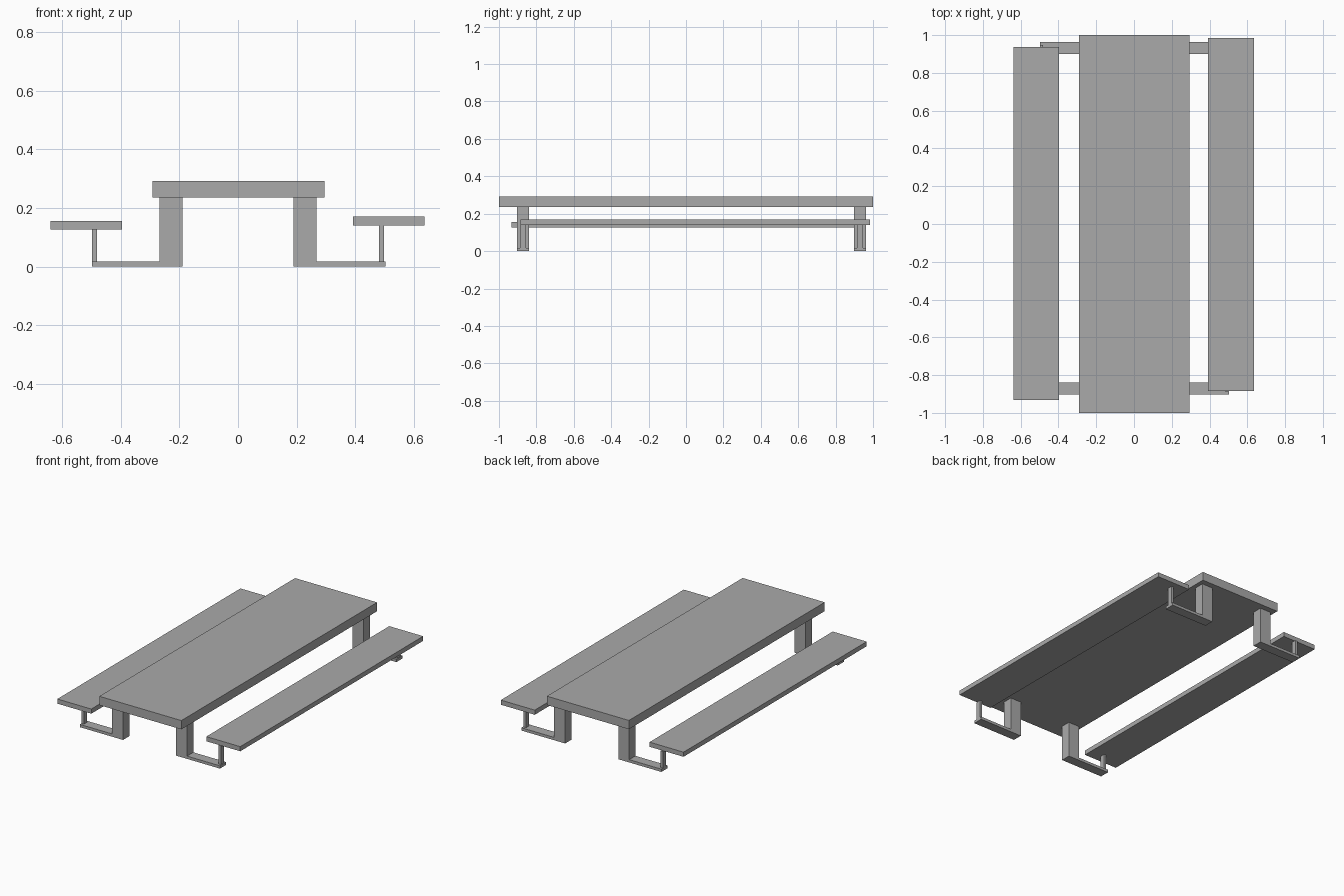
import bpy

# Remove the default cube
cube = bpy.data.objects.get("Cube")
if cube:
    bpy.data.objects.remove(cube, do_unlink=True)

# Single flat grey
grey = bpy.data.materials.new("plain_grey")
grey.use_nodes = True
color = (0.4, 0.4, 0.4, 1)
grey.diffuse_color = color
grey.node_tree.nodes["Principled BSDF"].inputs["Base Color"].default_value = color


def box(name, xs, ys, zs):
    """Box spanning the given ranges on each axis."""
    spans = (xs, ys, zs)
    bpy.ops.mesh.primitive_cube_add(size=1, location=[sum(s) / 2 for s in spans])
    obj = bpy.context.object
    obj.name = name
    obj.scale = [abs(s[1] - s[0]) for s in spans]
    bpy.ops.object.transform_apply(location=False, rotation=False, scale=True)
    obj.data.materials.append(grey)
    return obj


# Table top
box("table_top", (-0.292, 0.295), (-1, 1), (0.235, 0.292))

# Benches, set at slightly different heights and offsets
box("right_bench", (-0.639, -0.396), (-0.933, 0.938), (0.126, 0.156))
box("left_bench", (0.392, 0.635), (-0.884, 0.985), (0.14, 0.17))

# Legs, foot bars and bench posts at each corner
for side, sign, foot_end, post_top in (("right", -1, 0.498, 0.126), ("left", 1, 0.503, 0.14)):
    for end, y in (("front", -0.871), ("back", 0.931)):
        ys = (y - 0.032, y + 0.032)
        box(f"{end}_{side}_leg", (sign * 0.19, sign * 0.268), ys, (0, 0.235))
        box(f"{end}_{side}_foot_bar", (sign * 0.268, sign * foot_end), ys, (0, 0.018))
        box(f"{end}_{side}_bench_post", (sign * 0.481, sign * 0.498),
            (y - 0.016, y + 0.016), (0.018, post_top))
